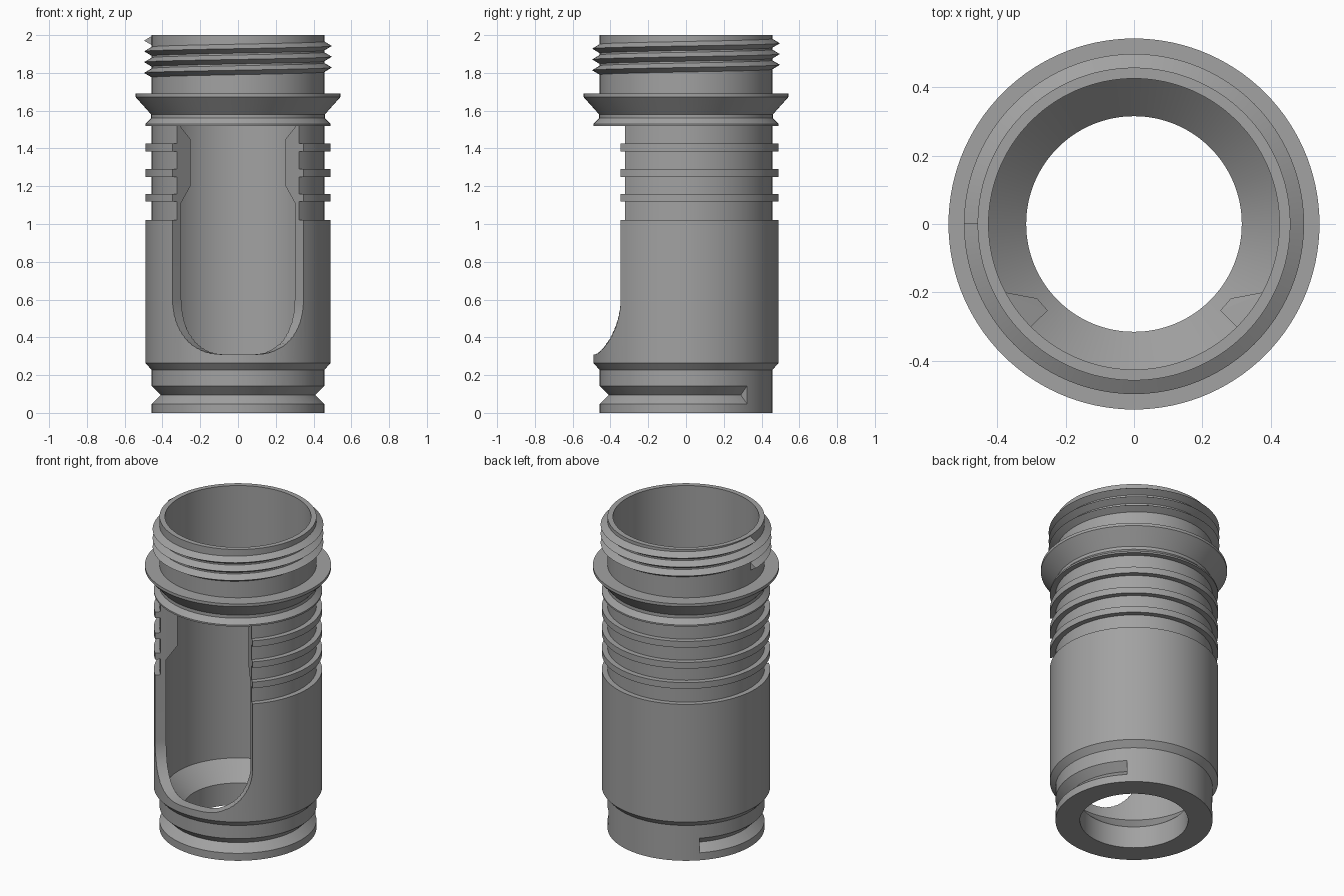
import bpy, bmesh
from math import sin, cos, pi, radians

if "Cube" in bpy.data.objects:
    bpy.data.objects.remove(bpy.data.objects["Cube"], do_unlink=True)

grey = bpy.data.materials.new("plain grey")
grey.use_nodes = True
COLOUR = (0.36, 0.36, 0.36, 1)
grey.diffuse_color = COLOUR
grey.node_tree.nodes["Principled BSDF"].inputs["Base Color"].default_value = COLOUR


def polar(radius, angle, z):
    return (radius * cos(angle), radius * sin(angle), z)


def finish(name, bm):
    bmesh.ops.recalc_face_normals(bm, faces=bm.faces)
    mesh = bpy.data.meshes.new(name)
    bm.to_mesh(mesh)
    bm.free()
    mesh.materials.append(grey)
    obj = bpy.data.objects.new(name, mesh)
    bpy.context.collection.objects.link(obj)
    return obj


def loft(name, sections, closed=False):
    """Join equal-length cross-sections into a solid, capped unless closed."""
    bm = bmesh.new()
    rings = [[bm.verts.new(p) for p in s] for s in sections]
    pairs = list(zip(rings, rings[1:]))
    if closed:
        pairs.append((rings[-1], rings[0]))
    else:
        bm.faces.new(rings[0])
        bm.faces.new(rings[-1])
    count = len(rings[0])
    for a, b in pairs:
        for i in range(count):
            j = (i + 1) % count
            bm.faces.new((a[i], a[j], b[j], b[i]))
    return finish(name, bm)


def sweep(name, profile, start, end, steps, rise=0):
    """Turn an (r, z) profile about the z axis, optionally climbing."""
    full = rise == 0 and end - start == 360
    sections = []
    for k in range(steps if full else steps + 1):
        t = k / steps
        angle = radians(start + (end - start) * t)
        sections.append([polar(r, angle, z + rise * t) for r, z in profile])
    return loft(name, sections, full)


def smooth(obj):
    bpy.ops.object.select_all(action="DESELECT")
    obj.select_set(True)
    bpy.context.view_layer.objects.active = obj
    bpy.ops.object.shade_smooth_by_angle(angle=radians(25))


def cut(obj, cutter):
    cutter.hide_render = True
    mod = obj.modifiers.new(cutter.name, "BOOLEAN")
    mod.object = cutter
    mod.solver = "EXACT"
    bpy.context.view_layer.objects.active = obj
    bpy.ops.object.modifier_apply(modifier=mod.name)
    bpy.data.objects.remove(cutter, do_unlink=True)


NECK, BODY, BORE, HOLE = 0.457, 0.49, 0.425, 0.315
WINDOW_TOP = 1.52

# Tube wall: foot, body, grip ridges, collar, flange, neck, then the bore
profile = [(HOLE, 0), (NECK, 0), (NECK, 0.227), (BODY, 0.264), (BODY, 1.02), (NECK, 1.02)]
for low, high in ((1.12, 1.16), (1.25, 1.29), (1.385, 1.425)):
    profile += [(NECK, low), (BODY, low), (BODY, high), (NECK, high)]
profile += [(NECK, WINDOW_TOP), (BODY, WINDOW_TOP), (BODY, 1.53), (0.46, 1.56),
            (0.46, 1.58), (0.542, 1.672), (0.542, 1.69), (NECK, 1.69),
            (NECK, 2), (BORE, 2), (BORE, 0.25), (HOLE, 0.14)]
tube = sweep("tube_body", profile, 0, 360, 120)

# Front window: quarter of the wall, with rounded lower corners
corner = 0.29
flat = BODY * pi / 4 - corner
half = []
for k in range(17):
    t = k / 16 * pi / 2
    half.append(((flat + corner * sin(t)) / BODY, 0.31 + corner * (1 - cos(t))))
columns = [(-a, z) for a, z in reversed(half)] + [(0, 0.31)] + half
cutter = loft("window_cutter", [
    [polar(r, a - pi / 2, h) for r, h in
     ((0.2, z), (0.7, z), (0.7, WINDOW_TOP), (0.2, WINDOW_TOP))]
    for a, z in columns])
cut(tube, cutter)

# Locking groove round the foot, left solid over the back quarter
groove = [(0.41, 0.095), (0.5, 0.185), (0.5, 0.005)]
cut(tube, sweep("groove_cutter", groove, 135, 405, 90))
smooth(tube)

# Screw thread: three climbing turns
thread = sweep("neck_thread", [(0.45, -0.028), (0.497, 0), (0.45, 0.028)],
               180, 180 + 3 * 360, 288, rise=0.171)
thread.location.z = 1.8
smooth(thread)

# Tapered inner lugs beside the window
for side, label in ((1, "left"), (-1, "right")):
    bm = bmesh.new()
    for r, low, high, far in ((0.435, 1.1, WINDOW_TOP, 27), (0.357, 1.2, 1.45, 37.5)):
        for degrees in (45, far):
            for z in (low, high):
                x, y, h = polar(r, -radians(degrees), z)
                bm.verts.new((side * x, y, h))
    bmesh.ops.convex_hull(bm, input=bm.verts)
    bmesh.ops.dissolve_limit(bm, angle_limit=0.01, verts=bm.verts, edges=bm.edges)
    finish(label + "_window_lug", bm)
